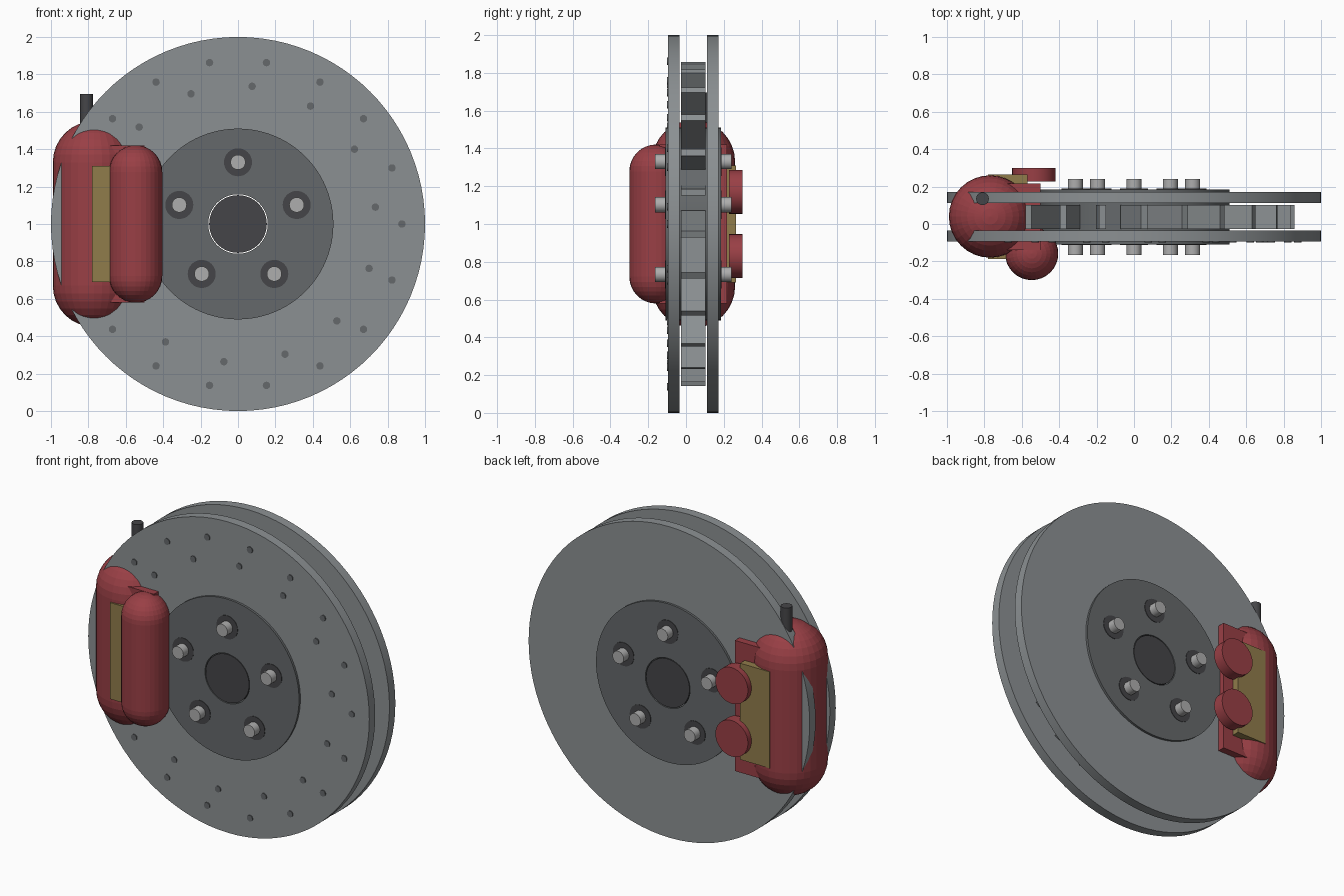
import bpy, bmesh
from math import sin, cos, pi, radians
from mathutils import Matrix, Vector

if "Cube" in bpy.data.objects:
    bpy.data.objects.remove(bpy.data.objects["Cube"])

MID = 0.0385          # y of the disc's middle plane
CZ = 1.0              # axle height


def material(name, rgb):
    m = bpy.data.materials.new(name)
    m.diffuse_color = (*rgb, 1)
    m.use_nodes = True
    m.node_tree.nodes["Principled BSDF"].inputs["Base Color"].default_value = m.diffuse_color
    return m


RED = material("caliper_red", (0.32, 0.05, 0.06))
TAN = material("pad_tan", (0.28, 0.2, 0.07))
DARK = material("dark_grey", (0.06, 0.06, 0.065))
STEEL = material("hat_grey", (0.13, 0.14, 0.145))
IRON = material("disc_grey", (0.26, 0.28, 0.29))
LIGHT = material("stud_grey", (0.42, 0.42, 0.42))


def finish(name, bm, mat, smooth=True):
    bmesh.ops.recalc_face_normals(bm, faces=bm.faces)
    me = bpy.data.meshes.new(name)
    bm.to_mesh(me)
    bm.free()
    ob = bpy.data.objects.new(name, me)
    bpy.context.collection.objects.link(ob)
    me.materials.append(mat)
    if smooth:
        bpy.ops.object.select_all(action='DESELECT')
        ob.select_set(True)
        bpy.context.view_layer.objects.active = ob
        bpy.ops.object.shade_smooth_by_angle(angle=radians(30))
    return ob


def lathe(bm, profile, segs, matrix, closed=False):
    """Spin (radius, height) points round z; closed joins last to first."""
    rings = []
    for r, h in profile:
        if r < 1e-6:
            rings.append([bm.verts.new(matrix @ Vector((0, 0, h)))] * segs)
        else:
            rings.append([bm.verts.new(matrix @ Vector((r * cos(2 * pi * i / segs),
                          r * sin(2 * pi * i / segs), h))) for i in range(segs)])
    pairs = list(zip(rings, rings[1:]))
    if closed:
        pairs.append((rings[-1], rings[0]))
    for a, b in pairs:
        for i in range(segs):
            j = (i + 1) % segs
            bm.faces.new(list(dict.fromkeys((a[i], a[j], b[j], b[i]))))


def axle(x=0, z=CZ):
    """Frame whose local z runs along world y."""
    return Matrix.Translation((x, 0, z)) @ Matrix.Rotation(-pi / 2, 4, 'X')


def cyl(bm, r, a, b, segs, matrix):
    lathe(bm, [(0, a), (r, a), (r, b), (0, b)], segs, matrix)


def ring(name, r0, r1, a, b, mat):
    bm = bmesh.new()
    lathe(bm, [(r0, a), (r1, a), (r1, b), (r0, b)], 96, axle(), True)
    finish(name, bm, mat)


def box(bm, lo, hi, matrix=Matrix()):
    c = [(p + q) / 2 for p, q in zip(lo, hi)]
    s = [q - p for p, q in zip(lo, hi)]
    bmesh.ops.create_cube(bm, size=1, matrix=matrix @ Matrix.Translation(c)
                          @ Matrix.Diagonal((*s, 1)))


def capsule(name, x, y, r, half):
    n = 8
    arc = [(r * cos(pi / 2 * i / n), half + r * sin(pi / 2 * i / n)) for i in range(n + 1)]
    bm = bmesh.new()
    lathe(bm, [(p, -h) for p, h in reversed(arc)] + arc, 32,
          Matrix.Translation((x, y, CZ)))
    finish(name, bm, RED, smooth=False)


# Vented disc: two friction plates
ring("front_plate", 0.49, 1.0, -0.094, -0.034, IRON)
ring("back_plate", 0.49, 1.0, 0.111, 0.171, IRON)

# Slanted cooling vanes between the plates
bm = bmesh.new()
for i in range(24):
    m = (Matrix.Translation((0, MID, CZ)) @ Matrix.Rotation(2 * pi * i / 24, 4, 'Y')
         @ Matrix.Translation((0.685, 0, 0)) @ Matrix.Rotation(radians(18), 4, 'Y'))
    box(bm, (-0.175, -0.064, -0.018), (0.175, 0.064, 0.018), m)
finish("cooling_vanes", bm, IRON, smooth=False)

# Central hat with its bore and hub plug
ring("hat", 0.159, 0.51, MID - 0.147, MID + 0.147, STEEL)
bm = bmesh.new()
cyl(bm, 0.154, MID - 0.146, MID + 0.146, 64, axle())
finish("hub_plug", bm, DARK)

# Wheel studs and their collars
studs, collars = bmesh.new(), bmesh.new()
for i in range(5):
    a = pi / 2 + 2 * pi * i / 5
    m = axle(0.33 * cos(a), CZ + 0.33 * sin(a))
    cyl(studs, 0.04, MID - 0.203, MID + 0.203, 24, m)
    cyl(collars, 0.075, MID - 0.15, MID + 0.15, 32, m)
finish("wheel_studs", studs, LIGHT)
finish("stud_collars", collars, DARK)

# Drilling marks on the front plate
bm = bmesh.new()
for count, r, start in ((18, 0.876, 0), (14, 0.74, 7)):
    for i in range(count):
        a = radians(start) + 2 * pi * i / count
        cyl(bm, 0.02, -0.1, -0.08, 16, axle(r * cos(a), CZ + r * sin(a)))
finish("drill_marks", bm, STEEL)

# Caliper: main body, outer body and bridge
capsule("caliper_body", -0.77, 0.04, 0.22, 0.33)
capsule("caliper_outer_body", -0.547, -0.158, 0.142, 0.279)
bm = bmesh.new()
box(bm, (-0.8, -0.14, 0.58), (-0.5, 0.217, 1.42))
finish("caliper_bridge", bm, RED, smooth=False)

# Brake pads either side
bm = bmesh.new()
box(bm, (-0.78, -0.188, 0.69), (-0.57, -0.12, 1.31))
box(bm, (-0.78, 0.2, 0.69), (-0.57, 0.264, 1.31))
finish("brake_pads", bm, TAN, smooth=False)

# Pistons at the back
bm = bmesh.new()
for z in (0.83, 1.17):
    cyl(bm, 0.116, 0.228, 0.3, 32, axle(-0.535, z))
finish("pistons", bm, RED)

# Brake hose stub
bm = bmesh.new()
cyl(bm, 0.034, 1.4, 1.695, 20, Matrix.Translation((-0.81, 0.135, 0)))
finish("hose_stub", bm, DARK)
